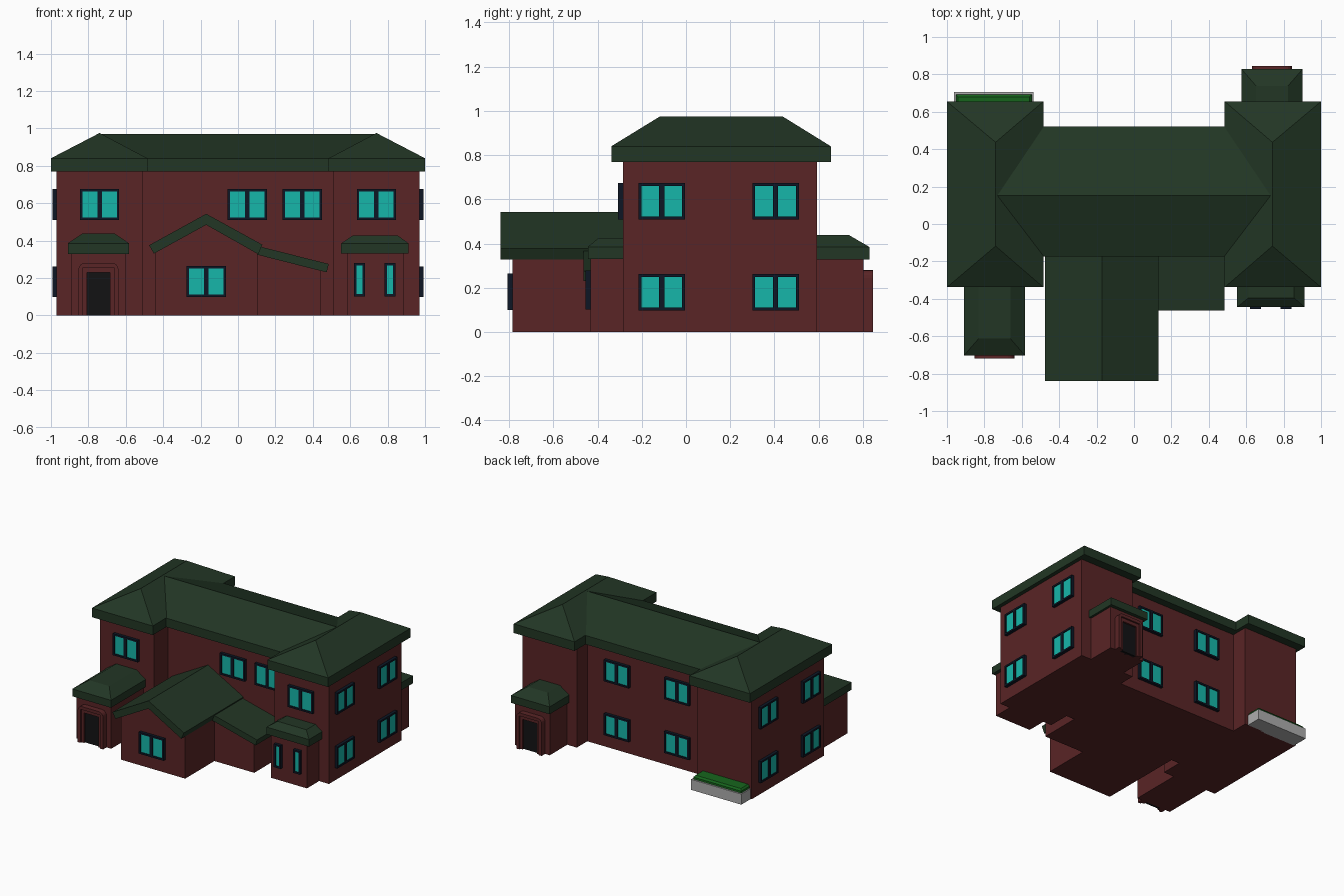
import bpy, bmesh
from math import pi, sin, cos
from mathutils import Matrix, Vector

if "Cube" in bpy.data.objects:
    bpy.data.objects.remove(bpy.data.objects["Cube"])


def material(name, rgb):
    m = bpy.data.materials.new(name)
    m.diffuse_color = (*rgb, 1)
    m.use_nodes = True
    m.node_tree.nodes["Principled BSDF"].inputs["Base Color"].default_value = m.diffuse_color
    return m


BRICK = material("brick", (0.10, 0.018, 0.019))
ROOF = material("roof_green", (0.016, 0.037, 0.018))
FRAME = material("frame_navy", (0.004, 0.008, 0.018))
GLASS = material("glass_teal", (0.008, 0.47, 0.40))
BLACK = material("door_black", (0.006, 0.006, 0.007))
STONE = material("stone", (0.42, 0.42, 0.42))
PLANT = material("plant_green", (0.008, 0.13, 0.012))


def finish(name, bm, mat, M=Matrix()):
    bmesh.ops.remove_doubles(bm, verts=bm.verts, dist=1e-5)
    bmesh.ops.recalc_face_normals(bm, faces=bm.faces)
    bm.transform(M)
    me = bpy.data.meshes.new(name)
    bm.to_mesh(me)
    bm.free()
    me.materials.append(mat)
    ob = bpy.data.objects.new(name, me)
    bpy.context.collection.objects.link(ob)
    return ob


def add_box(bm, x0, x1, y0, y1, z0, z1):
    M = (Matrix.Translation(((x0 + x1) / 2, (y0 + y1) / 2, (z0 + z1) / 2))
         @ Matrix.Diagonal((x1 - x0, y1 - y0, z1 - z0, 1)))
    bmesh.ops.create_cube(bm, size=1, matrix=M)


def box(name, mat, *d, M=Matrix()):
    bm = bmesh.new()
    add_box(bm, *d)
    return finish(name, bm, mat, M)


def hip_roof(name, base, top, z0, z1, z2, M=Matrix()):
    """Upright fascia z0-z1, then slopes up to the top rectangle or ridge."""
    bm = bmesh.new()
    rings = []
    for (x0, x1, y0, y1), z in ((base, z0), (base, z1), (top, z2)):
        rings.append([bm.verts.new((x, y, z)) for x, y in
                      ((x0, y0), (x1, y0), (x1, y1), (x0, y1))])
    for a, b in zip(rings, rings[1:]):
        for i in range(4):
            j = (i + 1) % 4
            bm.faces.new((a[i], a[j], b[j], b[i]))
    bm.faces.new(rings[0])
    bm.faces.new(rings[2])
    bmesh.ops.dissolve_degenerate(bm, dist=1e-5, edges=bm.edges)
    return finish(name, bm, ROOF, M)


def extrude(name, mat, pts, y0, y1, M=Matrix()):
    """Extrude an x-z outline along y."""
    bm = bmesh.new()
    f = bm.faces.new([bm.verts.new((x, y0, z)) for x, z in pts])
    r = bmesh.ops.extrude_face_region(bm, geom=[f])
    vs = [v for v in r["geom"] if isinstance(v, bmesh.types.BMVert)]
    bmesh.ops.translate(bm, verts=vs, vec=(0, y1 - y0, 0))
    return finish(name, bm, mat, M)


def facing(x, y, z, angle):
    return Matrix.Translation((x, y, z)) @ Matrix.Rotation(angle, 4, "Z")


FRONT, RIGHT, BACK, LEFT = 0, pi / 2, pi, -pi / 2


def window(x, y, z, angle, w=0.21, h=0.165, panes=2, out=0.023):
    M = facing(x, y, z, angle)
    b, hw, hh = 0.013, w / 2, h / 2
    bm = bmesh.new()
    for s in (-1, 1):
        xs = sorted((s * hw, s * (hw - b)))
        zs = sorted((s * hh, s * (hh - b)))
        add_box(bm, *xs, -out, 0.01, -hh, hh)
        add_box(bm, -hw + b, hw - b, -out, 0.01, *zs)
    if panes == 2:
        add_box(bm, -0.012, 0.012, -out, 0.01, -hh + b, hh - b)
    # frames keep their separate bars
    finish("window_frame", bm, FRAME, M)
    box("window_glass", GLASS, -hw + b, hw - b, -out + 0.007, 0.005,
        -hh + b, hh - b, M=M)


def arch(w, top, r):
    """Outline of a door surround with rounded upper corners."""
    pts = [(-w, 0)]
    for k in range(5):
        a = pi - k * pi / 8
        pts.append((-w + r + r * cos(a), top - r + r * sin(a)))
    return pts + [(-x, z) for x, z in reversed(pts)]


def surround(w, top, r, iw, itop):
    return arch(w, top, r) + [(iw, 0), (iw, itop), (-iw, itop), (-iw, 0)]


def porch(x, y, angle, depth):
    """Entrance porch; y is the wall front, depth reaches back into the house."""
    M = facing(x, y, 0, angle)
    box("porch_wall", BRICK, -0.147, 0.147, 0, depth, 0, 0.34, M=M)
    hip_roof("porch_roof", (-0.164, 0.164, -0.026, depth),
             (-0.085, 0.085, 0.065, depth), 0.328, 0.385, 0.438, M)
    extrude("door_surround", BRICK, surround(0.107, 0.28, 0.035, 0.083, 0.256), -0.042, 0.01, M)
    extrude("door_inner_surround", BRICK, surround(0.085, 0.258, 0.002, 0.062, 0.23), -0.03, 0.01, M)
    box("door", BLACK, -0.063, 0.063, -0.018, 0.01, 0, 0.231, M=M)


# main block and its long roof
box("main_walls", BRICK, -0.6, 0.6, -0.12, 0.465, 0, 0.8)
hip_roof("main_roof", (-0.7, 0.7, -0.175, 0.522), (-0.74, 0.74, 0.152, 0.152),
         0.77, 0.838, 0.97)

# two side wings with hipped roofs and side windows
for s in (-1, 1):
    xs = sorted((s * 0.51, s * 0.97))
    box("wing_walls", BRICK, *xs, -0.285, 0.592, 0, 0.8)
    hip_roof("wing_roof", (*sorted((s * 0.485, s)), -0.338, 0.655),
             (s * 0.74, s * 0.74, -0.118, 0.437), 0.77, 0.84, 0.975)
    for y in (-0.11, 0.405):
        for z in (0.18, 0.592):
            window(s * 0.97, y, z, RIGHT if s > 0 else LEFT)
    window(s * 0.74, -0.285, 0.592, FRONT)

# main block windows
for x in (0.05, 0.343):
    window(x, -0.12, 0.592, FRONT)
for x in (-0.26, 0.25):
    for z in (0.18, 0.592):
        window(x, 0.465, z, BACK)

# gabled front extension
GX = -0.17
extrude("gable_walls", BRICK, [(-0.44, 0), (0.103, 0), (0.103, 0.345), (GX, 0.50), (-0.44, 0.345)],
        -0.785, -0.1)
extrude("gable_roof", ROOF, [(-0.475, 0.375), (GX, 0.543), (0.13, 0.378), (0.108, 0.327),
                             (GX, 0.484), (-0.45, 0.33)], -0.84, -0.11)
window(GX, -0.785, 0.182, FRONT)

# lean-to beside the gable
extrude("lean_to_walls", BRICK, [(0.09, 0), (0.44, 0), (0.44, 0.26), (0.09, 0.345)],
        -0.432, -0.1)
extrude("lean_to_roof", ROOF, [(0.1, 0.325), (0.474, 0.23), (0.485, 0.275), (0.1, 0.372)],
        -0.463, -0.11)

# small bay on the right wing
box("bay_walls", BRICK, 0.582, 0.886, -0.432, -0.25, 0, 0.34)
hip_roof("bay_roof", (0.552, 0.912, -0.444, -0.25), (0.612, 0.855, -0.395, -0.25),
         0.33, 0.385, 0.426)
for x in (0.65, 0.813):
    window(x, -0.432, 0.19, FRONT, w=0.058, h=0.178, panes=1)

# entrance porches, front left and back right
porch(-0.746, -0.678, FRONT, 0.43)
porch(0.738, 0.803, BACK, 0.25)

# planter at the back of the left wing
bm = bmesh.new()
add_box(bm, -0.962, -0.536, 0.58, 0.705, 0, 0.08)
finish("planter", bm, STONE)
hip_roof("planter_hedge", (-0.952, -0.546, 0.582, 0.692), (-0.94, -0.558, 0.59, 0.68),
         0.07, 0.095, 0.108).data.materials[0] = PLANT
